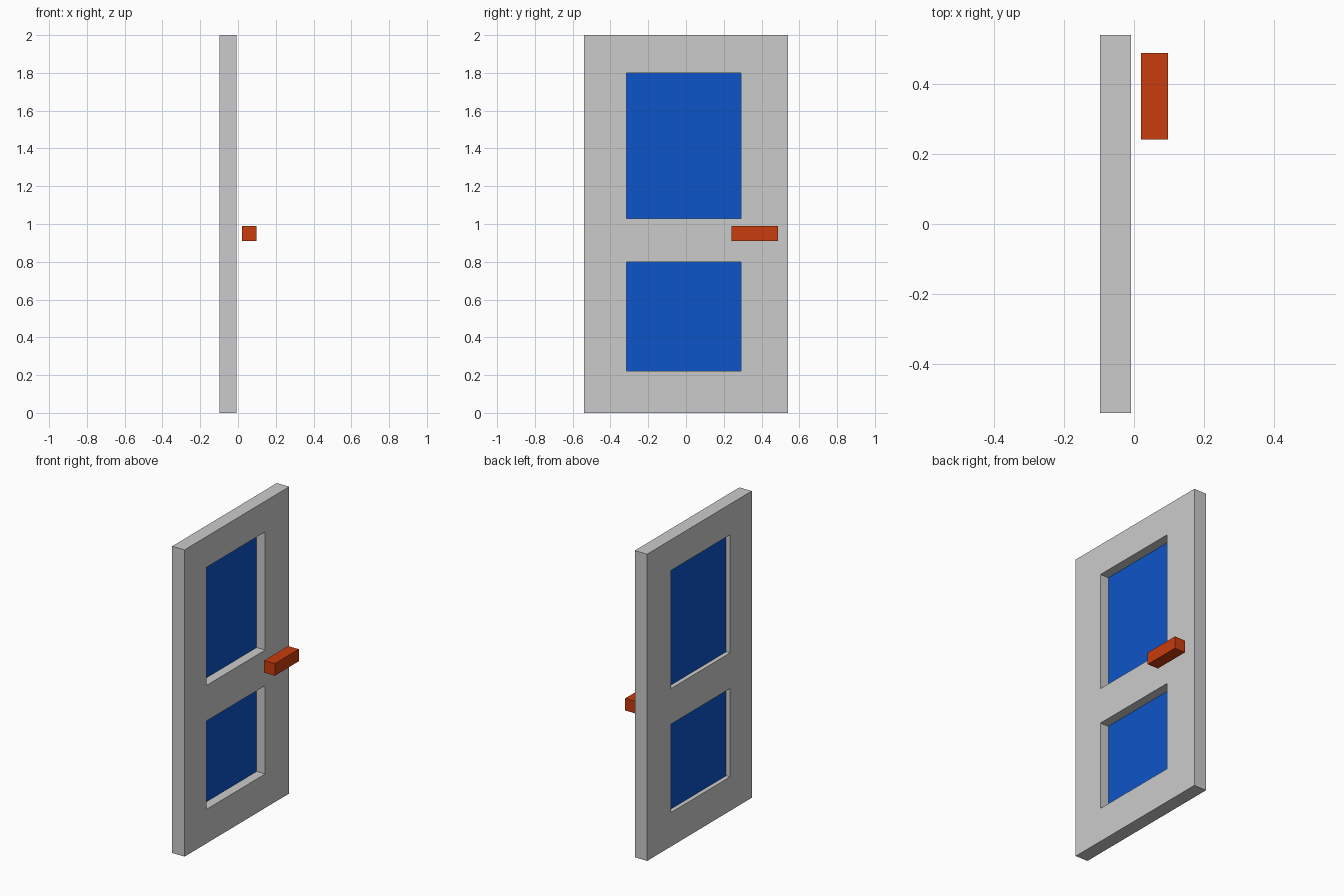
import bpy, bmesh

if "Cube" in bpy.data.objects:
    bpy.data.objects.remove(bpy.data.objects["Cube"])

Y = [-0.539, -0.315, 0.291, 0.539]
Z = [0.0, 0.222, 0.798, 1.03, 1.80, 2.0]
X_BACK, X_FRONT, X_PANEL = -0.097, -0.008, -0.069
OPENINGS = {(1, 1): "lower_panel", (1, 3): "upper_panel"}


def make_object(name, bm, mat=None):
    bmesh.ops.recalc_face_normals(bm, faces=bm.faces)
    mesh = bpy.data.meshes.new(name)
    bm.to_mesh(mesh)
    bm.free()
    if mat:
        mesh.materials.append(mat)
    obj = bpy.data.objects.new(name, mesh)
    bpy.context.collection.objects.link(obj)
    return obj


def material(name, color):
    mat = bpy.data.materials.new(name)
    mat.diffuse_color = color
    mat.use_nodes = True
    mat.node_tree.nodes["Principled BSDF"].inputs["Base Color"].default_value = mat.diffuse_color
    return mat


blue = material("blue", (0.004, 0.09, 0.58, 1))
orange = material("orange", (0.58, 0.045, 0.004, 1))

# Door slab: grid of cells with the two openings left out, extruded to thickness
bm = bmesh.new()
grid = [[bm.verts.new((X_BACK, y, z)) for z in Z] for y in Y]
for i in range(len(Y) - 1):
    for j in range(len(Z) - 1):
        if (i, j) not in OPENINGS:
            bm.faces.new((grid[i][j], grid[i + 1][j], grid[i + 1][j + 1], grid[i][j + 1]))
ext = bmesh.ops.extrude_face_region(bm, geom=bm.faces[:], use_keep_orig=True)
moved = [g for g in ext["geom"] if isinstance(g, bmesh.types.BMVert)]
bmesh.ops.translate(bm, verts=moved, vec=(X_FRONT - X_BACK, 0, 0))
make_object("door_frame", bm)

# Thin panels set into the openings
for (i, j), name in OPENINGS.items():
    bm = bmesh.new()
    corners = ((Y[i], Z[j]), (Y[i + 1], Z[j]), (Y[i + 1], Z[j + 1]), (Y[i], Z[j + 1]))
    bm.faces.new([bm.verts.new((X_PANEL, y, z)) for y, z in corners])
    make_object(name, bm, blue)

# Handle bar
bm = bmesh.new()
bmesh.ops.create_cube(bm, size=1)
bmesh.ops.scale(bm, vec=(0.077, 0.247, 0.079), verts=bm.verts)
bmesh.ops.translate(bm, vec=(0.0585, 0.364, 0.949), verts=bm.verts)
make_object("door_handle", bm, orange)
